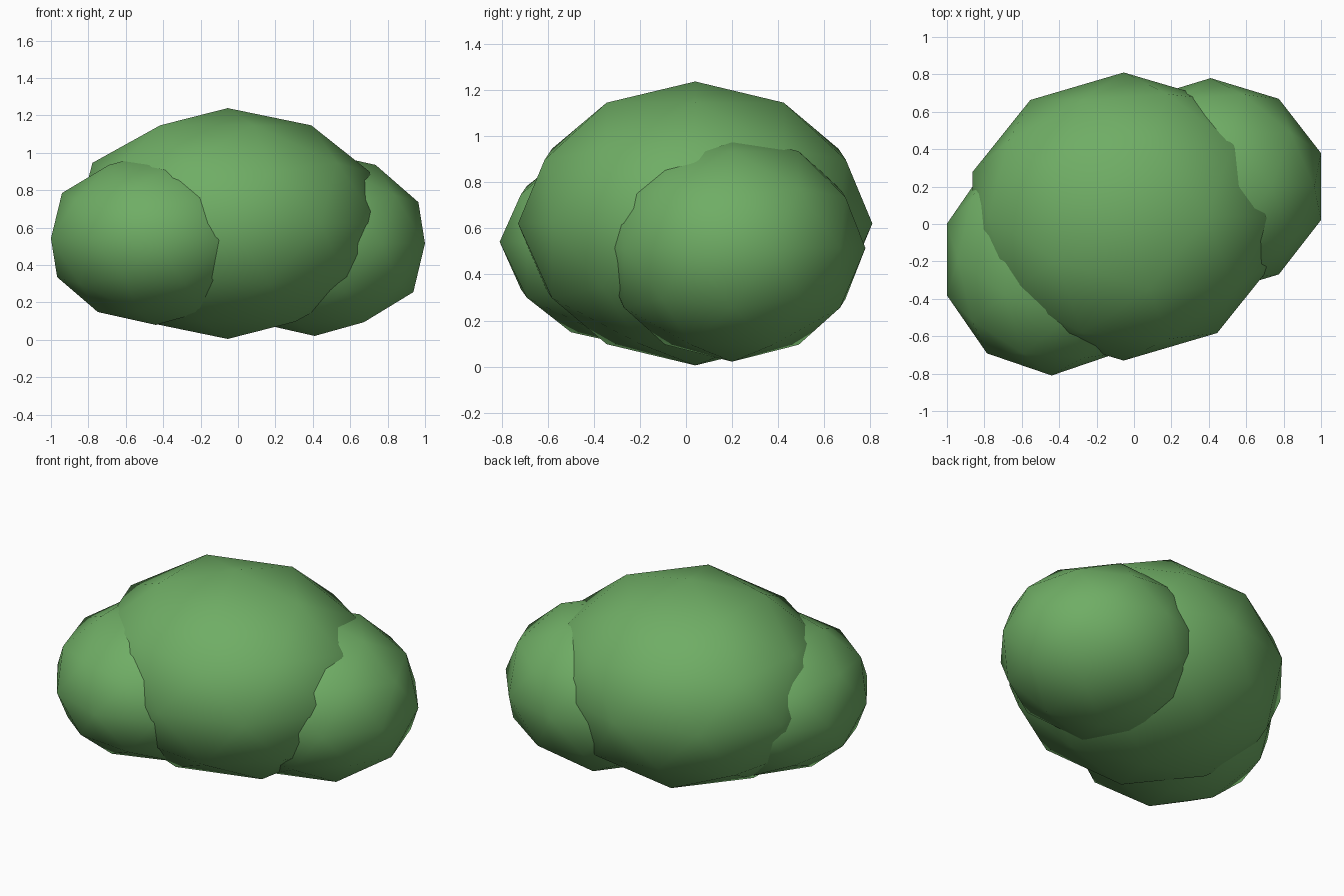
import bpy

if "Cube" in bpy.data.objects:
    bpy.data.objects.remove(bpy.data.objects["Cube"])

leaf = bpy.data.materials.new("leaf_green")
leaf.diffuse_color = (0.16, 0.42, 0.13, 1.0)
leaf.use_nodes = True
leaf.node_tree.nodes["Principled BSDF"].inputs["Base Color"].default_value = leaf.diffuse_color


def clump(name, centre, radii):
    # low-poly leafy ball, squashed and smooth shaded
    bpy.ops.mesh.primitive_ico_sphere_add(subdivisions=2, radius=1, location=centre)
    ob = bpy.context.object
    ob.name = name
    ob.scale = radii
    bpy.ops.object.transform_apply(location=False, rotation=False, scale=True)
    bpy.ops.object.shade_smooth()
    ob.data.materials.append(leaf)
    return ob


# Large middle clump with a smaller one on each side
clump("bush_middle", (-0.055, 0.04, 0.622), (0.85, 0.77, 0.617))
clump("bush_left", (-0.44, -0.19, 0.542), (0.589, 0.62, 0.462))
clump("bush_right", (0.41, 0.2, 0.515), (0.62, 0.58, 0.494))
